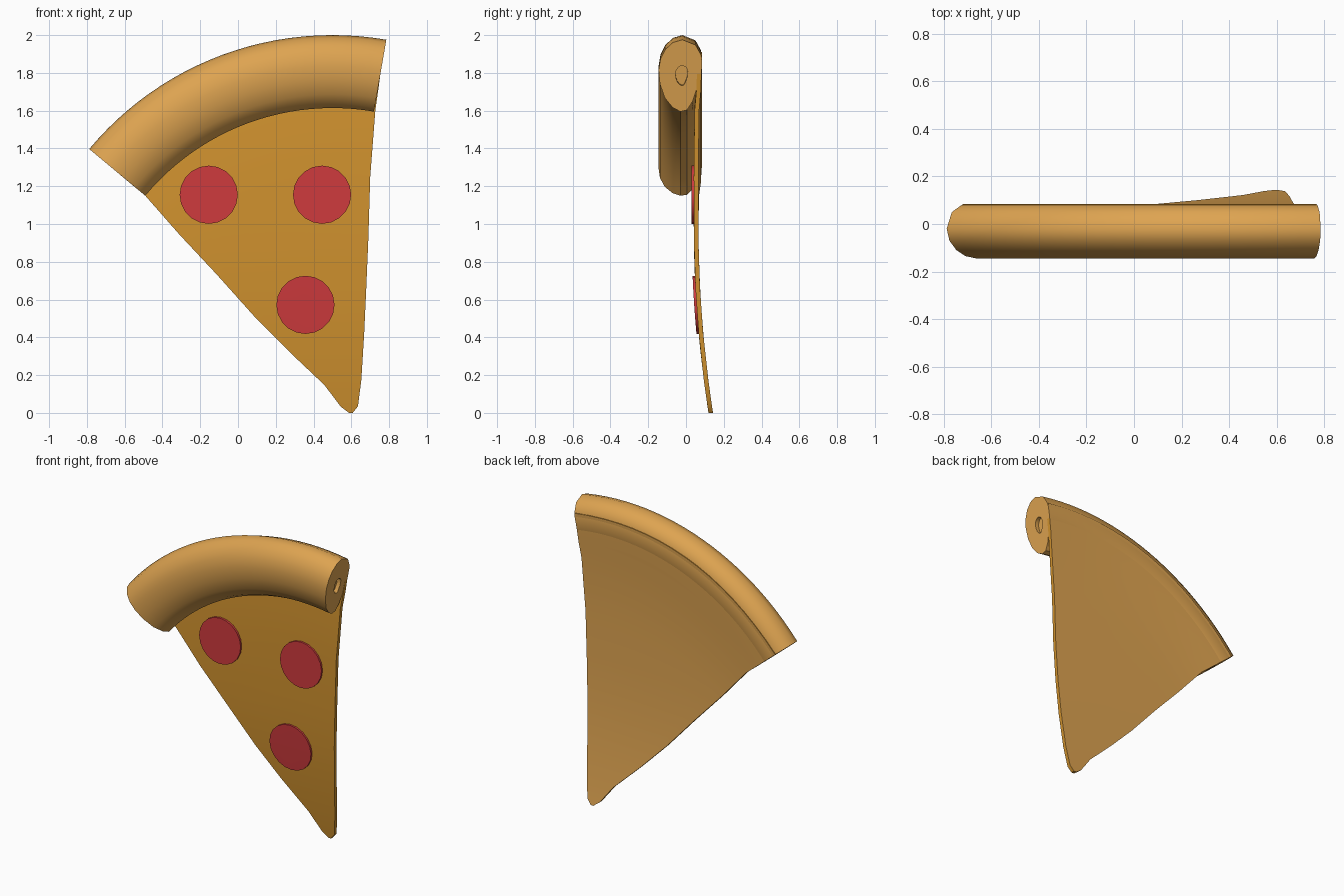
import bpy, math

if "Cube" in bpy.data.objects:
    bpy.data.objects.remove(bpy.data.objects["Cube"])

CX, CZ, RC = 0.5, 0.324, 1.483      # crust arc centre and mid radius


def material(name, color):
    m = bpy.data.materials.new(name)
    m.diffuse_color = (*color, 1)
    m.use_nodes = True
    m.node_tree.nodes["Principled BSDF"].inputs["Base Color"].default_value = m.diffuse_color
    return m


crust_mat = material("baked crust", (0.73, 0.37, 0.082))
cheese_mat = material("cheese", (0.64, 0.29, 0.028))
meat_mat = material("red topping", (0.62, 0.043, 0.047))


def build(name, verts, faces, mats, angle=40):
    me = bpy.data.meshes.new(name)
    me.from_pydata(verts, [], faces)
    ob = bpy.data.objects.new(name, me)
    bpy.context.collection.objects.link(ob)
    for m in mats:
        me.materials.append(m)
    bpy.ops.object.select_all(action='DESELECT')
    ob.select_set(True)
    bpy.context.view_layer.objects.active = ob
    bpy.ops.object.mode_set(mode='EDIT')
    bpy.ops.mesh.select_all(action='SELECT')
    bpy.ops.mesh.normals_make_consistent(inside=False)
    bpy.ops.object.mode_set(mode='OBJECT')
    bpy.ops.object.shade_smooth_by_angle(angle=math.radians(angle))
    return ob


def back_y(x, z):
    """Back surface of the slice: tip curls back, top meets the crust."""
    r = math.hypot(x - CX, z - CZ)
    t = min(max((r - 1.2) / 0.32, 0), 1)
    return 0.065 + 0.078 * max(1 - z, 0) ** 2 + 0.02 * t * t * (3 - 2 * t)


# crust: rounded section (y, radial offset) swept along an arc, dimpled ends
section = [(-.02, .193), (.05, .165), (.078, .115), (.085, .08), (.082, 0),
           (.058, -.07), (.034, -.14), (.005, -.185), (-.03, -.193),
           (-.07, -.172), (-.112, -.12), (-.138, -.045), (-.145, .03),
           (-.135, .09), (-.11, .14), (-.07, .178)]
A0, A1, N = 80.2, 140.2, 24
stations = [(A0 + 1, .28), (A0, .28)]
stations += [(A0 + (A1 - A0) * i / N, 1) for i in range(N + 1)]
stations += [(A1, .28), (A1 - 1, .28)]
verts, faces = [], []
n = len(section)
for a, s in stations:
    c, d = math.cos(math.radians(a)), math.sin(math.radians(a))
    for y, dr in section:
        r = RC + dr * s
        verts.append((CX + r * c, -.02 + (y + .02) * s, CZ + r * d))
for i in range(len(stations) - 1):
    for j in range(n):
        k = (j + 1) % n
        faces.append((i * n + j, i * n + k, (i + 1) * n + k, (i + 1) * n + j))
faces.append(tuple(range(n)))
faces.append(tuple(range(len(verts) - n, len(verts))))
build("crust", verts, faces, [crust_mat])

# slice: rows between left and right edge points, from tip to crust
rows = [(.588, 0, .607, 0), (.545, .032, .635, .035), (.457, .148, .653, .175),
        (.27, .325, .668, .42), (.087, .51, .679, .66), (-.11, .73, .69, .92),
        (-.31, .944, .70, 1.25), (-.491, 1.15, .727, 1.6),
        (-.576, 1.22, .742, 1.705), (-.721, 1.342, .767, 1.892)]
COLS = 16
W = COLS + 1
front, back = [], []
for i, (lx, lz, rx, rz) in enumerate(rows):
    dx, dz = rx - lx, rz - lz
    for j in range(W):
        u = j / COLS
        b = .134 * min(i / 7, 1) * 4 * u * (1 - u)
        x, z = lx + dx * u - dz * b, lz + dz * u + dx * b
        y = back_y(x, z)
        back.append((x, y, z))
        front.append((x, y - .024, z))
off = len(front)
faces = []
for i in range(len(rows) - 1):
    for j in range(COLS):
        a = i * W + j
        q = (a, a + 1, a + W + 1, a + W)
        faces += [q, tuple(v + off for v in reversed(q))]
rim = list(range(W)) + [i * W + COLS for i in range(1, len(rows))]
rim += [(len(rows) - 1) * W + j for j in range(COLS - 1, -1, -1)]
rim += [i * W for i in range(len(rows) - 2, 0, -1)]
for a, b in zip(rim, rim[1:] + rim[:1]):
    faces.append((a, a + off, b + off, b))
slice_ob = build("cheese_slice", front + back, faces, [cheese_mat, crust_mat])
for p in slice_ob.data.polygons:       # baked underside
    if all(v >= off for v in p.vertices):
        p.material_index = 1

# toppings: thin discs that follow the bend of the slice
SIDES = 20
for num, (px, pz) in enumerate([(-.155, 1.155), (.445, 1.155), (.357, .572)]):
    verts = []
    for depth in (.036, .018):
        for k in range(SIDES):
            t = 2 * math.pi * k / SIDES
            x, z = px + .154 * math.cos(t), pz + .154 * math.sin(t)
            verts.append((x, back_y(x, z) - depth, z))
        verts.append((px, back_y(px, pz) - depth, pz))
    m = SIDES + 1
    faces = []
    for k in range(SIDES):
        q = (k + 1) % SIDES
        faces += [(k, q, SIDES), (q + m, k + m, SIDES + m), (k, k + m, q + m, q)]
    build(f"topping_{num + 1}", verts, faces, [meat_mat])
